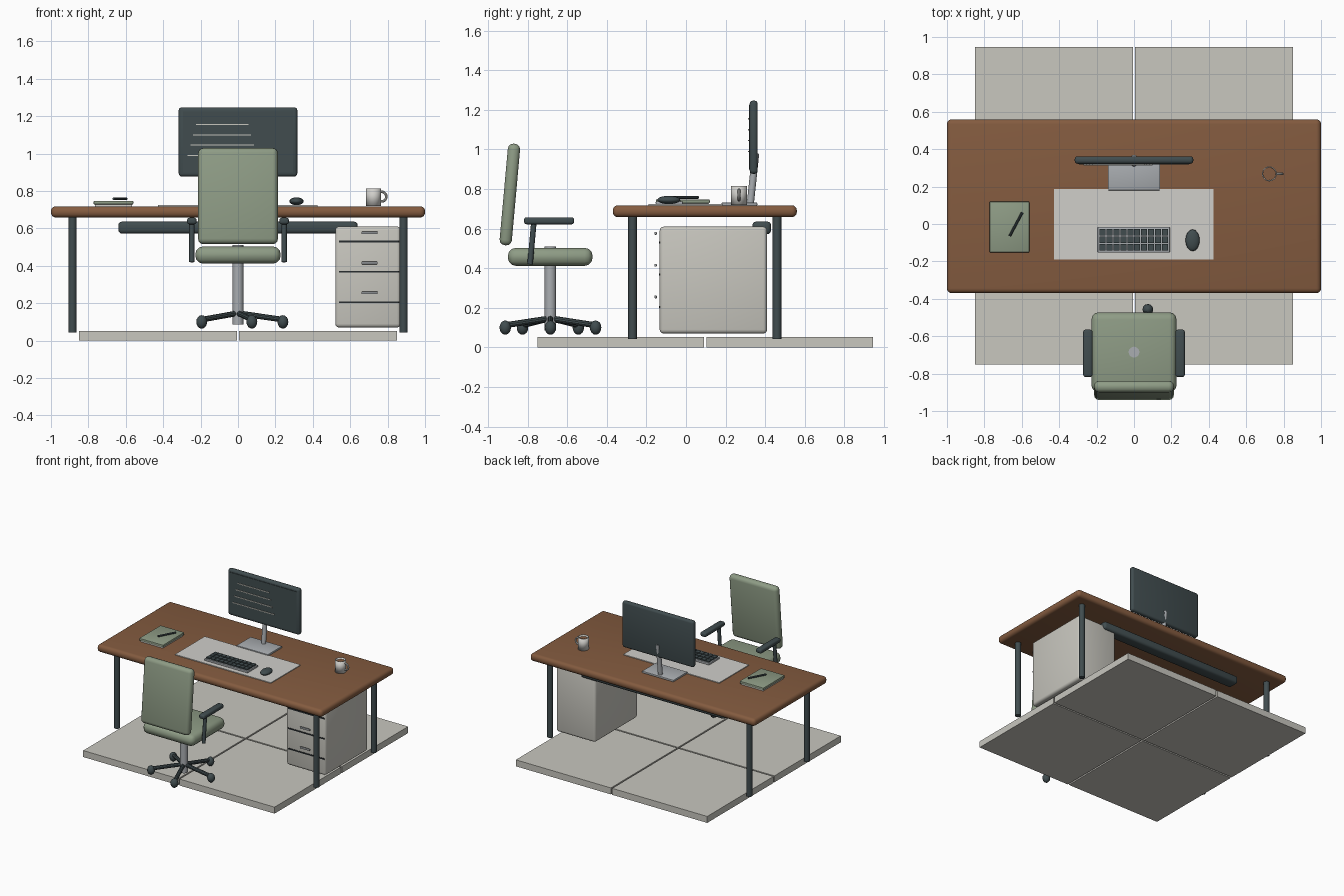
import bpy, math
from mathutils import Vector

if "Cube" in bpy.data.objects:
    bpy.data.objects.remove(bpy.data.objects["Cube"])


def mat(name, rgb):
    m = bpy.data.materials.new(name)
    m.diffuse_color = (*rgb, 1)
    m.use_nodes = True
    m.node_tree.nodes["Principled BSDF"].inputs["Base Color"].default_value = m.diffuse_color
    return m


STONE = mat("warm_grey", (0.58, 0.57, 0.52))
PAPER = mat("off_white", (0.63, 0.62, 0.59))
WOOD = mat("brown_wood", (0.23, 0.105, 0.05))
DARK = mat("charcoal", (0.052, 0.073, 0.078))
GREEN = mat("sage_green", (0.27, 0.33, 0.235))
METAL = mat("steel_grey", (0.40, 0.42, 0.44))
BLACK = mat("near_black", (0.02, 0.025, 0.028))


def finish(name, m, smooth=True):
    o = bpy.context.object
    o.name = name
    o.data.materials.append(m)
    if smooth:
        bpy.ops.object.shade_smooth_by_angle(angle=math.radians(35))
    return o


def box(name, x, y, z, m, bevel=0.0, seg=3, rot=(0, 0, 0)):
    """Box from (min, max) ranges, with optional rounded edges."""
    c = [(r[0] + r[1]) / 2 for r in (x, y, z)]
    bpy.ops.mesh.primitive_cube_add(size=1, location=c, rotation=rot)
    o = bpy.context.object
    o.scale = [r[1] - r[0] for r in (x, y, z)]
    bpy.ops.object.transform_apply(location=False, rotation=False, scale=True)
    if bevel:
        b = o.modifiers.new("round", "BEVEL")
        b.width, b.segments = bevel, seg
        bpy.ops.object.modifier_apply(modifier="round")
    return finish(name, m, bool(bevel))


def rod(name, a, b, r, m, sides=16, r2=None):
    """Cylinder or cone between two points."""
    a, b = Vector(a), Vector(b)
    d = b - a
    bpy.ops.mesh.primitive_cone_add(vertices=sides, radius1=r, radius2=r if r2 is None else r2,
                                    depth=d.length, location=(a + b) / 2,
                                    rotation=d.to_track_quat("Z", "Y").to_euler())
    return finish(name, m)


def ball(name, c, s, m, seg=16):
    bpy.ops.mesh.primitive_uv_sphere_add(segments=seg, ring_count=seg // 2 + 2, location=c)
    bpy.context.object.scale = s
    return finish(name, m)


# Floor tiles
for x in ((-0.85, -0.006), (0.006, 0.85)):
    for y in ((-0.75, 0.092), (0.104, 0.945)):
        box("floor_tile", x, y, (0, 0.052), STONE)

# Desk: top, legs, cable tray
box("desk_top", (-1, 1), (-0.37, 0.56), (0.658, 0.718), WOOD, 0.026, 4)
for x in (-0.885, 0.885):
    for y in (-0.27, 0.46):
        rod("desk_leg", (x, y, 0.043), (x, y, 0.66), 0.022, DARK)
box("cable_tray", (-0.64, 0.64), (0.335, 0.43), (0.572, 0.636), DARK, 0.02)

# Drawer cabinet with seams and handles
box("drawer_cabinet", (0.52, 0.87), (-0.133, 0.41), (0.07, 0.61), STONE, 0.02)
for z in (0.205, 0.368, 0.53):
    box("drawer_seam", (0.54, 0.86), (-0.137, -0.128), (z - 0.005, z + 0.005), BLACK)
for z in (0.255, 0.415, 0.576):
    box("drawer_handle", (0.66, 0.747), (-0.16, -0.147), (z - 0.007, z + 0.007), METAL, 0.004, 2)

# Monitor: panel, screen, text bars, neck, foot
box("monitor", (-0.317, 0.317), (0.322, 0.362), (0.877, 1.247), DARK, 0.016)
box("screen", (-0.295, 0.295), (0.318, 0.324), (0.9, 1.225), DARK)
for i in range(4):
    h, z = 0.14 + 0.015 * i, 1.155 - 0.055 * i
    box("screen_line", (-0.085 - h, -0.085 + h), (0.313, 0.319), (z - 0.003, z + 0.003), STONE)
rod("monitor_neck", (0, 0.325, 0.725), (0, 0.352, 0.98), 0.018, METAL)
box("monitor_foot", (-0.14, 0.14), (0.18, 0.36), (0.716, 0.732), METAL, 0.004, 2)

# Desk mat, keyboard, mouse
box("desk_mat", (-0.427, 0.425), (-0.19, 0.188), (0.714, 0.724), PAPER)
box("keyboard", (-0.194, 0.192), (-0.153, -0.015), (0.722, 0.738), METAL, 0.005, 2)
for i in range(10):
    for j in range(3):
        x, y = -0.168 + 0.037 * i, -0.124 + 0.04 * j
        box("key", (x - 0.016, x + 0.016), (y - 0.017, y + 0.017), (0.735, 0.748), DARK)
ball("mouse", (0.313, -0.087, 0.745), (0.038, 0.058, 0.021), DARK)

# Notebook and pen
box("notebook", (-0.772, -0.56), (-0.152, 0.12), (0.728, 0.747), GREEN, 0.004, 2)
box("notebook_pages", (-0.765, -0.567), (-0.145, 0.113), (0.714, 0.73), PAPER)
rod("pen", (-0.665, -0.065, 0.758), (-0.597, 0.062, 0.758), 0.007, DARK, 10)

# Mug: hollow body, coffee, handle
bpy.ops.mesh.primitive_cylinder_add(vertices=20, radius=0.04, depth=0.095, end_fill_type="NOTHING",
                                    location=(0.724, 0.268, 0.767))
mug = finish("mug", PAPER)
wall = mug.modifiers.new("wall", "SOLIDIFY")
wall.thickness, wall.offset = 0.006, -1
rod("coffee", (0.724, 0.268, 0.72), (0.724, 0.268, 0.802), 0.035, WOOD, 20)
bpy.ops.mesh.primitive_torus_add(major_radius=0.026, minor_radius=0.007, major_segments=20,
                                 minor_segments=8, location=(0.767, 0.268, 0.77),
                                 rotation=(math.pi / 2, 0, 0))
finish("mug_handle", PAPER)

# Chair: seat, backrest, column
CY = -0.685
box("seat", (-0.228, 0.228), (-0.9, -0.472), (0.412, 0.503), GREEN, 0.04, 3)
box("backrest", (-0.213, 0.213), (-0.921, -0.859), (0.515, 1.03), GREEN, 0.027, 3, (-0.09, 0, 0))
rod("chair_column", (0, CY, 0.085), (0, CY, 0.51), 0.029, METAL, 20)

# Armrests
for s in (-1, 1):
    x = 0.247 * s
    rod("arm_post", (x, -0.788, 0.42), (x, -0.768, 0.64), 0.014, DARK, 12)
    box("arm_pad", (x - 0.025, x + 0.025), (-0.818, -0.565), (0.622, 0.657), DARK, 0.012)

# Five-star base with casters
for k in range(5):
    a = math.radians(72 * k)
    x, y = 0.24 * math.cos(a), CY + 0.24 * math.sin(a)
    rod("chair_spoke", (0, CY, 0.147), (x, y, 0.112), 0.015, DARK, 10)
    ball("caster", (x, y, 0.1), (0.029, 0.029, 0.036), DARK, 12)
